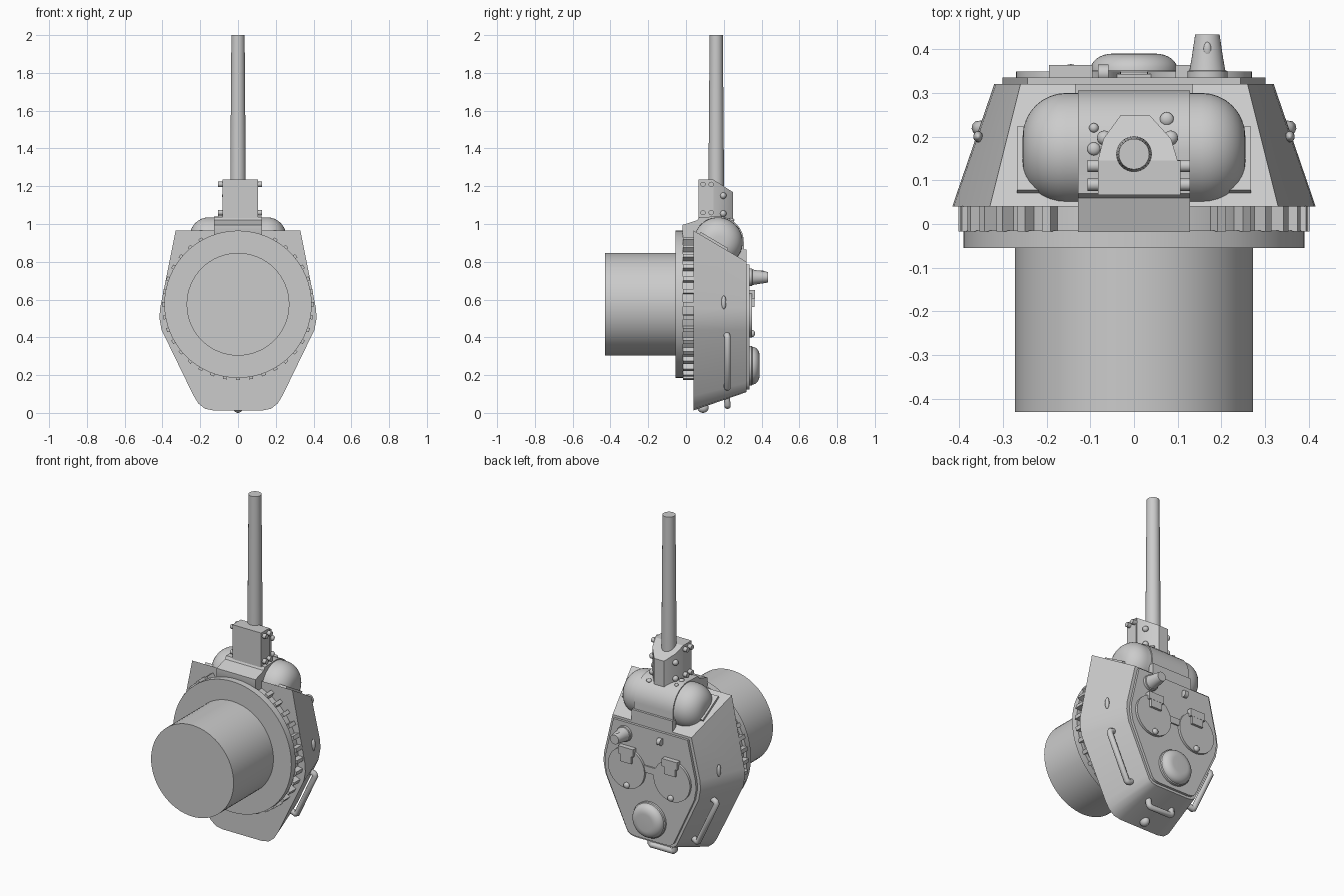
import bpy, bmesh, math
from mathutils import Matrix, Vector

cube = bpy.data.objects.get("Cube")
if cube:
    bpy.data.objects.remove(cube, do_unlink=True)

grey = bpy.data.materials.new("plain grey")
grey.use_nodes = True
grey.diffuse_color = (0.6, 0.6, 0.6, 1)
grey.node_tree.nodes["Principled BSDF"].inputs["Base Color"].default_value = (0.6, 0.6, 0.6, 1)

AXIS = {"z": Matrix.Identity(4),
        "y": Matrix.Rotation(-math.pi / 2, 4, "X"),
        "x": Matrix.Rotation(math.pi / 2, 4, "Y")}
RING_Z = 0.575


def finish(name, bm, smooth=True):
    bmesh.ops.recalc_face_normals(bm, faces=bm.faces)
    mesh = bpy.data.meshes.new(name)
    bm.to_mesh(mesh)
    bm.free()
    obj = bpy.data.objects.new(name, mesh)
    bpy.context.collection.objects.link(obj)
    mesh.materials.append(grey)
    if smooth:
        bpy.ops.object.select_all(action="DESELECT")
        obj.select_set(True)
        bpy.context.view_layer.objects.active = obj
        bpy.ops.object.shade_smooth_by_angle(angle=math.radians(32))
    return obj


def loft(name, low, high):
    """Solid between two loops of equal length."""
    bm = bmesh.new()
    a = [bm.verts.new(p) for p in low]
    b = [bm.verts.new(p) for p in high]
    bm.faces.new(a)
    bm.faces.new(b)
    for i in range(len(a)):
        j = (i + 1) % len(a)
        bm.faces.new((a[i], a[j], b[j], b[i]))
    return finish(name, bm)


def lathe(name, profile, centre, axis="y", segs=48):
    """Turned solid from (radius, height) pairs."""
    bm = bmesh.new()
    rings = []
    for r, h in profile:
        rings.append([bm.verts.new((r * math.cos(t), r * math.sin(t), h))
                      for t in (2 * math.pi * i / segs for i in range(segs))])
    for a, b in zip(rings, rings[1:]):
        for i in range(segs):
            j = (i + 1) % segs
            bm.faces.new((a[i], a[j], b[j], b[i]))
    bm.faces.new(rings[0])
    bm.faces.new(rings[-1])
    bm.transform(Matrix.Translation(centre) @ AXIS[axis])
    return finish(name, bm)


def box(name, centre, size, turn=None):
    bm = bmesh.new()
    bmesh.ops.create_cube(bm, size=1)
    bm.transform(Matrix.Translation(centre) @ (turn or Matrix.Identity(4))
                 @ Matrix.Diagonal((*size, 1)))
    return finish(name, bm, False)


def ball(name, centre, size):
    bm = bmesh.new()
    bmesh.ops.create_uvsphere(bm, u_segments=16, v_segments=10, radius=1)
    bm.transform(Matrix.Translation(centre) @ Matrix.Diagonal((*size, 1)))
    return finish(name, bm)


def rail(name, points, radius):
    curve = bpy.data.curves.new(name, "CURVE")
    curve.dimensions = "3D"
    curve.bevel_depth = radius
    curve.bevel_resolution = 3
    curve.use_fill_caps = True
    spline = curve.splines.new("POLY")
    spline.points.add(len(points) - 1)
    for p, co in zip(spline.points, points):
        p.co = (*co, 1)
    obj = bpy.data.objects.new(name, curve)
    bpy.context.collection.objects.link(obj)
    curve.materials.append(grey)


def mirrored(half, y):
    """Full outline at height y from its +x half (x, z)."""
    return [(x, y, z) for x, z in half] + [(-x, y, z) for x, z in reversed(half)]


# Basket, turning ring and teeth
lathe("turret_basket", [(0.272, -0.43), (0.272, -0.05)], (0, 0, RING_Z), segs=64)
lathe("ring_disc", [(0.39, -0.055), (0.39, -0.015)], (0, 0, RING_Z), segs=64)
lathe("ring_core", [(0.37, -0.02), (0.37, 0.045)], (0, 0, RING_Z), segs=64)
for i in range(36):
    t = math.tau * i / 36
    x, z = 0.385 * math.sin(t), 0.385 * math.cos(t)
    if z > 0 and abs(x) < 0.17:
        continue
    box("ring_tooth", (x, 0.012, RING_Z + z), (0.022, 0.058, 0.034),
        Matrix.Rotation(t, 4, "Y"))

# Sloped turret shell and roof plate
base = [(0.33, 0.965), (0.413, 0.55), (0.416, 0.5), (0.405, 0.44),
        (0.235, 0.09), (0.21, 0.05), (0.175, 0.022), (0.13, 0.013)]
roof = [(0.26, 0.8), (0.316, 0.56), (0.32, 0.51), (0.307, 0.44),
        (0.175, 0.16), (0.16, 0.13), (0.14, 0.115), (0.11, 0.11)]
loft("turret_shell", mirrored(base, 0.04), mirrored(roof, 0.32))
plate = [(x * 0.94, 0.455 + (z - 0.455) * 0.96) for x, z in roof]
loft("roof_plate", mirrored(plate, 0.315), mirrored(plate, 0.335))

# Rounded gun shield with a central housing
corner, half, rad = 0.1, 0.255, 0.13
arc = [(rad - corner + corner * math.cos(a), half - corner + corner * math.sin(a))
       for a in (math.pi / 2 * i / 8 for i in range(9))]
lathe("gun_shield", [(r, -h) for r, h in reversed(arc)] + arc, (0, 0.17, 0.905), "x")
profile = [(-0.018, 0.93), (-0.018, 0.995), (0.06, 1.02), (0.07, 1.037)]
profile += [(0.17 + 0.136 * math.cos(a), 0.905 + 0.136 * math.sin(a))
            for a in (math.radians(100 - 10 * i) for i in range(11))]
profile += [(0.306, 0.78), (0.06, 0.8)]
loft("gun_housing", [(-0.128, y, z) for y, z in profile],
     [(0.128, y, z) for y, z in profile])
box("shield_rain_plate", (0, 0.303, 0.83), (0.27, 0.034, 0.07))

# Gun sleeve, ridge, barrel
block = [(-0.083, 0.066), (0.106, 0.066), (0.106, 0.145), (-0.083, 0.145)]
ridge = [(-0.083, 0.145), (0.1, 0.145), (0.085, 0.195), (0.035, 0.25), (-0.03, 0.25), (-0.07, 0.195)]
loft("gun_sleeve", [(x, y, 1) for x, y in block], [(x, y, 1.235) for x, y in block])
loft("gun_sleeve_ridge", [(x, y, 0.98) for x, y in ridge],
     [(x, y, 1.235 - 0.64 * (y - 0.145)) for x, y in ridge])
lathe("gun_barrel", [(0.041, 1.0), (0.041, 1.25), (0.035, 2.0)], (0, 0.16, 0), "z", 32)
for z in (1.06, 1.21):
    for y in (0.09, 0.133):
        lathe("sleeve_bolt", [(0.014, -0.106), (0.014, 0.128)], (0, y, z), "x", 12)
for z in (1.055, 1.15):
    for x in (-0.068, 0.084):
        ball("ridge_bolt", (x, 0.197, z), (0.017, 0.017, 0.017))
for x, y, r in ((-0.092, 0.22, 0.011), (-0.092, 0.172, 0.015), (0.075, 0.24, 0.016)):
    z = 0.905 + math.sqrt(0.136 ** 2 - (y - 0.17) ** 2)
    ball("housing_bolt", (x, y, z), (r, r, 0.01))

# Parts found on both sides
tilt = Matrix.Rotation(math.atan2(-0.165, 0.28), 4, "X")
for s in (-1, 1):
    box("shield_cheek", (s * 0.235, 0.145, 0.905), (0.065, 0.17, 0.022), tilt)
    ball("vision_slot", (s * 0.357, 0.2, 0.585), (0.011, 0.013, 0.036))
    rail("side_handrail", [(s * x, y, z) for x, y, z in (
        (0.325, 0.215, 0.414), (0.35, 0.219, 0.405), (0.355, 0.22, 0.392),
        (0.236, 0.22, 0.138), (0.226, 0.219, 0.133), (0.2, 0.215, 0.147))], 0.017)
    # Roof hatch with hinge and handle
    lathe("hatch", [(0.12, 0.33), (0.12, 0.349)], (s * 0.15, 0, 0.52))
    box("hatch_hinge", (s * 0.145, 0.349, 0.627), (0.1, 0.03, 0.045))
    box("hatch_hinge_leaf", (s * 0.145, 0.352, 0.585), (0.075, 0.022, 0.05))
    ball("hatch_handle", (s * 0.145, 0.352, 0.42), (0.018, 0.014, 0.018))

# Roof fittings
box("hatch_bridge", (0, 0.336, 0.545), (0.09, 0.014, 0.04))
dome = [(0.105, 0.33), (0.105, 0.348)]
dome += [(0.05 + 0.05 * math.cos(a), 0.352 + 0.038 * math.sin(a))
         for a in (math.pi / 2 * i / 8 for i in range(9))]
lathe("vent_dome", dome, (0, 0, 0.25))
lathe("periscope", [(0.046, 0.33), (0.046, 0.35), (0.041, 0.352), (0.036, 0.38),
                    (0.028, 0.434)], (0.168, 0, 0.718), segs=32)
ball("periscope_window", (0.168, 0.4, 0.748), (0.009, 0.017, 0.006))
lathe("front_sight", [(0.02, -0.012), (0.02, 0.012)], (-0.07, 0.345, 0.735), "x", 20)

# Rear handrail and hook
rail("rear_handrail", [(-0.08, 0.215, 0.085), (-0.08, 0.22, 0.045), (-0.07, 0.22, 0.036),
                       (0.07, 0.22, 0.036), (0.08, 0.22, 0.045), (0.08, 0.215, 0.085)], 0.017)
ball("rear_hook", (0, 0.09, 0.027), (0.025, 0.03, 0.027))
